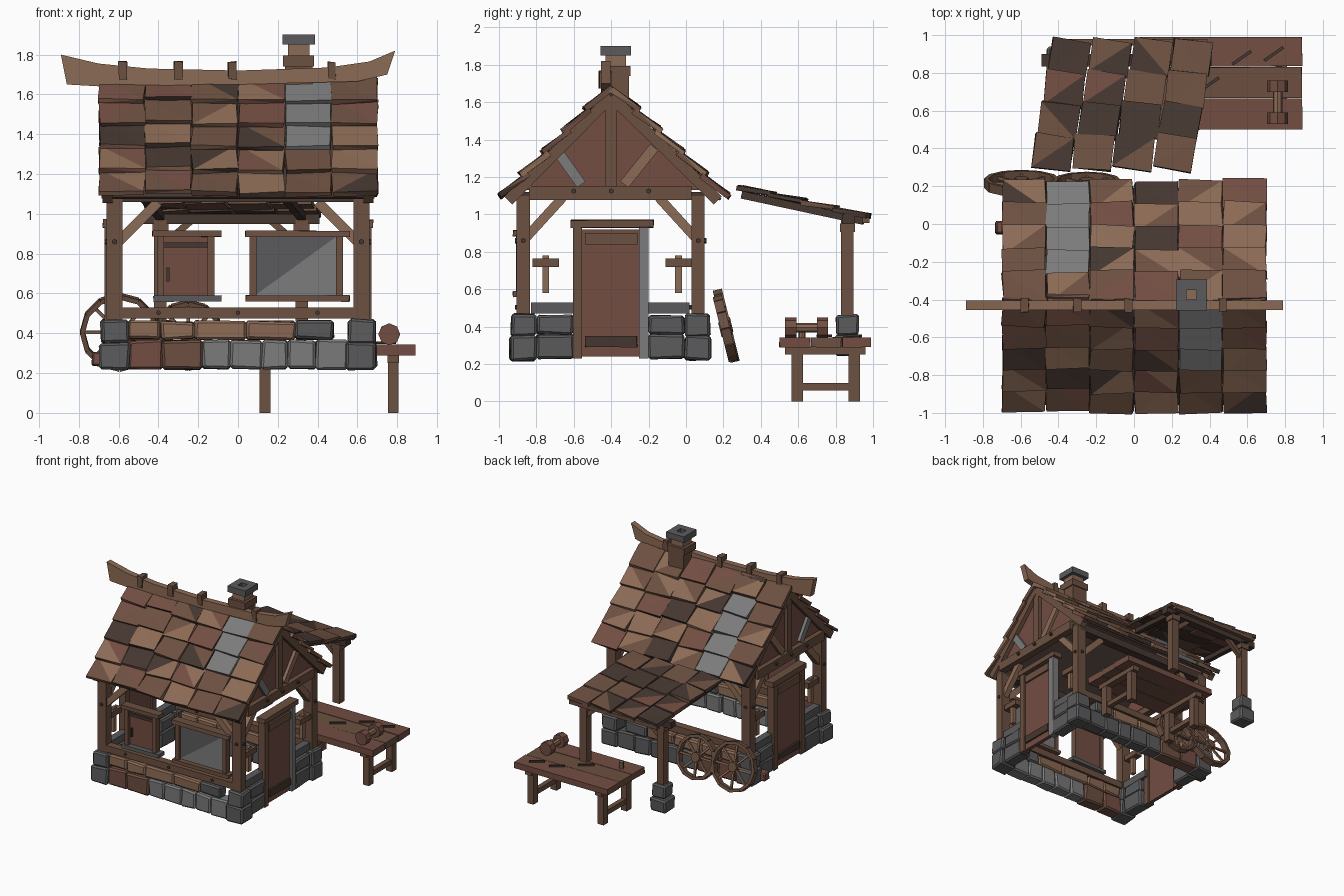
import bpy, bmesh, math, random
from mathutils import Vector, Matrix

if "Cube" in bpy.data.objects:
    bpy.data.objects.remove(bpy.data.objects["Cube"])
random.seed(4)

def mat(name, r, g, b):
    m = bpy.data.materials.new(name)
    m.diffuse_color = (r, g, b, 1)
    m.use_nodes = True
    m.node_tree.nodes["Principled BSDF"].inputs["Base Color"].default_value = m.diffuse_color
    return m

WOOD = mat("wood", .15, .08, .052)
LIGHT = mat("light_wood", .26, .145, .09)
RED = mat("red_wood", .17, .075, .055)
DARK = mat("dark_wood", .06, .038, .03)
GREY = mat("grey", .20, .20, .20)
STONE = mat("stone", .105, .105, .11)
TILES = [WOOD, LIGHT, RED, DARK, WOOD, LIGHT]

def finish(name, bm, m, bevel=0, m2=None):
    me = bpy.data.meshes.new(name)
    bmesh.ops.recalc_face_normals(bm, faces=bm.faces[:])
    if m2:   # two-tone facets
        bmesh.ops.triangulate(bm, faces=bm.faces[:])
        for f in bm.faces:
            f.material_index = random.choice((0, 0, 1))
    bm.to_mesh(me)
    bm.free()
    me.materials.append(m)
    if m2:
        me.materials.append(m2)
    o = bpy.data.objects.new(name, me)
    bpy.context.collection.objects.link(o)
    if bevel:
        b = o.modifiers.new("chamfer", 'BEVEL')
        b.width, b.segments = bevel, 1
    return o

def box(name, c, s, m, rot=None, jit=0, bevel=0, m2=None):
    bm = bmesh.new()
    bmesh.ops.create_cube(bm, size=1)
    R = rot or Matrix.Identity(3)
    for v in bm.verts:
        p = Vector([v.co[i] * s[i] + random.uniform(-jit, jit) for i in range(3)])
        v.co = R @ p + Vector(c)
    return finish(name, bm, m, bevel, m2)

def span(name, lo, hi, m, **k):
    """box given by its two opposite corners"""
    lo, hi = Vector(lo), Vector(hi)
    return box(name, (lo + hi) / 2, hi - lo, m, **k)

def beam(name, p, q, w, h, m, up=(0, 0, 1), jit=0):
    p, q = Vector(p), Vector(q)
    d = (q - p).normalized()
    side = Vector(up).cross(d).normalized()
    R = Matrix((d, side, d.cross(side))).transposed()
    return box(name, (p + q) / 2, ((q - p).length, w, h), m, R, jit)

def cyl(name, p, q, r, m, n=8):
    p, q = Vector(p), Vector(q)
    bm = bmesh.new()
    M = Matrix.Translation((p + q) / 2) @ (q - p).to_track_quat('Z', 'Y').to_matrix().to_4x4()
    bmesh.ops.create_cone(bm, cap_ends=True, segments=n, radius1=r, radius2=r, depth=(q - p).length, matrix=M)
    return finish(name, bm, m)

def extrude(name, pts, axis, a, b, m):
    """flat profile extruded along x or y"""
    bm = bmesh.new()
    f = lambda u, v, t: (t, u, v) if axis == 'x' else (u, t, v)
    rings = [[bm.verts.new(f(u, v, t)) for u, v in pts] for t in (a, b)]
    n = len(pts)
    bm.faces.new(rings[0])
    bm.faces.new(rings[1][::-1])
    for i in range(n):
        j = (i + 1) % n
        bm.faces.new((rings[0][i], rings[0][j], rings[1][j], rings[1][i]))
    return finish(name, bm, m)

YF, YB, YM = -.87, .065, -.40     # front posts, back posts, ridge
# stone footing, corner stones and posts
for y in (YF, YB):
    for x in (-.62, .62):
        box("corner_stone_low", (x, y, .285), (.15, .14, .13), STONE, jit=.007, bevel=.012)
        box("corner_stone_high", (x, y, .41), (.135, .13, .12), STONE, jit=.007, bevel=.012)
        span("post", (x - .04, y - .035, .47), (x + .04, y + .035, 1.1), WOOD)
        s = -1 if x > 0 else 1
        t = 1 if y == YF else -1
        beam("front_brace", (x, y, .84), (x + s * .22, y, 1.06), .045, .05, LIGHT)
        beam("side_brace", (x, y, .86), (x, y + t * .21, 1.09), .045, .05, LIGHT)
        cyl("bolt", (x, y - t * .03, .86), (x, y - t * .045, .86), .014, DARK, 6)
        cyl("bolt", (x - s * .035, y, .86), (x - s * .05, y, .86), .014, DARK, 6)
    xs = [-.55, -.38, -.18, -.04, .12, .25, .39, .55]
    for i, (a, b) in enumerate(zip(xs, xs[1:])):
        m = [RED, WOOD][i % 2] if i < 2 else (GREY if y == YF else STONE)
        span("wall_stone", (a, y - .055, .22), (b, y + .055, .365), m, jit=.006, bevel=.012)
    xs = [-.55, -.39, -.22, .04, .29, .48]
    for a, b in zip(xs, xs[1:]):
        span("upper_wall_block", (a, y - .045, .37), (b, y + .045, .46), LIGHT if a < .2 else STONE, jit=.007, bevel=.012)
    span("sill_beam", (-.6, y - .035, .475), (.6, y + .03, .53), WOOD)
    span("wall_plate", (-.66, y - .035, 1.06), (.66, y + .035, 1.12), DARK)
    for x in (-.4, 0, .4):
        cyl("sill_bolt", (x, y - .03, .503), (x, y - .045, .503), .012, DARK, 6)

# side walls with doors and timber gables
for s in (-1, 1):
    x = s * .62
    for a, b in ((-.80, -.6), (-.2, -.01)):
        span("side_stone_low", (x - .055, a, .23), (x + .055, b, .36), STONE, jit=.006, bevel=.012)
        span("side_stone_high", (x - .05, a, .36), (x + .05, b, .46), STONE, jit=.006, bevel=.012)
        span("side_sill", (x - .03, a - .03, .47), (x + .03, b + .03, .53), STONE)
        c = -.75 if a < -.5 else -.04
        span("hanging_peg", (x - .015, c - .018, .58), (x + .015, c + .018, .78), LIGHT)
        span("hanging_crossbar", (x - .03, c - .07, .72), (x + .03, c + .07, .765), WOOD)
    x = s * .64
    box("door_panel", (x, -.405, .58), (.03, .31, .68), RED)
    for y, m in ((-.58, WOOD), (-.225, GREY if s > 0 else WOOD)):
        box("door_jamb", (x, y, .585), (.06, .05, .71), m)
    box("door_lintel", (x, -.395, .95), (.08, .44, .04), WOOD, jit=.004)
    box("door_top_rail", (x + s * .015, -.4, .87), (.03, .28, .06), WOOD)
    box("door_bottom_rail", (x + s * .015, -.4, .32), (.03, .28, .06), DARK, jit=.005)
    extrude("gable_wall", [(-.9, 1.13), (.1, 1.13), (YM, 1.62)], 'x', s * .62, s * .645, RED)
    x = s * .655
    beam("gable_tie", (x, -.84, 1.115), (x, .03, 1.115), .06, .075, WOOD)
    beam("king_post", (x, YM, 1.15), (x, YM, 1.6), .04, .06, WOOD, (0, 1, 0))
    beam("gable_strut", (x, -.56, 1.16), (x, -.71, 1.37), .03, .055, GREY)
    beam("gable_strut", (x, -.33, 1.16), (x, -.17, 1.36), .03, .055, LIGHT)
    for e in (-.95, .17):
        beam("bargeboard", (x, e, 1.075), (x, YM, 1.63), .05, .06, WOOD)
    for y in (-.6, YM, -.2):
        cyl("tie_bolt", (x, y, 1.125), (x + s * .045, y, 1.125), .014, DARK, 6)

# main roof: boards plus five rows of six tilted tiles on each slope
xs = [-.70, -.465, -.235, .0, .235, .47, .70]
for e in (-.968, .20):
    lo, hi = Vector((0, e, 1.085)), Vector((0, YM, 1.665))
    d = (hi - lo).normalized()
    n = Vector((1, 0, 0)).cross(d) * (1 if e < YM else -1)
    beam("roof_board", lo - Vector((0, 0, .02)) + d * .02, hi - Vector((0, 0, .02)), 1.34, .015, DARK)
    L = (hi - lo).length / 5
    for c in range(6):
        shift = random.uniform(-.015, .012)
        for r in range(5):
            grey = (c == 4 and 1 < r < 5) if e < YM else (c == 1 and r < 4)
            p = lo + d * (L * (r + .55) + shift) + n * .016
            td = (d - n * .15).normalized()
            R = Matrix((Vector((1, 0, 0)), td, Vector((1, 0, 0)).cross(td))).transposed()
            R = R @ Matrix.Rotation(random.uniform(-.05, .05), 3, 'Z')
            p.x = (xs[c] + xs[c + 1]) / 2
            box("roof_tile", p, (.228, L * 1.14, .028), GREY if grey else random.choice(TILES), R, .006,
                m2=None if grey else random.choice(TILES))

# ridge beam with swept-up ends and straps
extrude("ridge_beam", [(-.89, 1.80), (-.7, 1.755), (-.45, 1.73), (0, 1.72), (.45, 1.735), (.66, 1.765), (.79, 1.82),
                       (.75, 1.70), (.6, 1.665), (0, 1.65), (-.6, 1.635), (-.86, 1.65)], 'y', -.455, -.405, LIGHT)
for x in (-.58, -.3, -.03, .47):
    box("ridge_strap", (x, -.43, 1.72), (.042, .07, .09), WOOD, jit=.004)

# chimney: stacked square rings with an open flue
for z0, z1, h, m in ((1.55, 1.74, .07, WOOD), (1.74, 1.795, .078, WOOD), (1.795, 1.85, .055, LIGHT), (1.85, 1.9, .082, STONE)):
    for i in range(4):
        a = i * math.pi / 2
        c = (.305 + math.cos(a) * (h - .028), -.375 + math.sin(a) * (h - .028), (z0 + z1) / 2)
        size = (.056, 2 * h, z1 - z0) if i % 2 == 0 else (2 * h - .112, .056, z1 - z0)
        if min(size) > 0:
            box("chimney_block", c, size, m)

# front windows with sill and head boards
for a, b, m in ((-.41, -.115, RED), (.055, .53, GREY)):
    span("window_panel", (a + .03, -.885, .59), (b - .03, -.865, .89), m, m2=None if a < 0 else STONE)
    for x in (a + .02, b - .02):
        box("window_stile", (x, -.885, .74), (.035, .05, .31), WOOD)
    span("window_head", (a - .02, -.925, .885), (b + .03, -.85, .915), WOOD, jit=.003)
    span("window_sill", (a - .015, -.925, .56), (b + .03, -.85, .59), STONE if a < 0 else WOOD, jit=.003)
span("shutter_hinge", (-.38, -.9, .83), (-.14, -.885, .855), DARK)
span("shutter_latch", (-.36, -.905, .66), (-.345, -.885, .73), DARK)

# lean-to roof with skewed columns of overlapping tiles
for c in range(4):
    for r in range(4):
        t = (r + .5) / 4
        p = (-.445 + .215 * c + .12 * t, .295 + .67 * t, 1.145 - .155 * t)
        R = Matrix.Rotation(-.17 + random.uniform(-.03, .02), 3, 'X') @ Matrix.Rotation(-.13 + random.uniform(-.05, .05), 3, 'Z')
        box("lean_to_tile", p, (.205, .185, .026), random.choice([DARK, WOOD, DARK, RED]), R, .005, m2=random.choice([DARK, WOOD]))
for x in (-.39, .32):
    beam("lean_to_rafter", (x - .1, .3, 1.105), (x + .02, .95, .965), .04, .04, DARK)
    span("lean_to_post", (x - .032, .83, .46), (x + .032, .895, .97), WOOD)
    box("post_collar", (x, .863, .93), (.08, .08, .045), WOOD)
    s = 1 if x < 0 else -1
    beam("lean_to_brace", (x, .863, .83), (x + s * .16, .863, .97), .035, .035, WOOD)
span("lean_to_beam", (-.49, .835, .95), (.41, .90, 1.0), DARK)
span("lean_to_edge", (-.42, .945, .955), (.39, .98, .985), WOOD)
box("post_foot_high", (-.39, .863, .41), (.12, .12, .11), STONE, jit=.006, bevel=.012)
box("post_foot_low", (-.39, .863, .30), (.145, .145, .11), STONE, jit=.006, bevel=.012)

# work bench
for a, b, m in ((.50, .665, RED), (.668, .83, WOOD), (.833, .99, RED)):
    span("bench_plank", (.03, a, .29), (.89, b, .342), m, jit=.003)
for x in (.135, .78):
    for y in (.595, .90):
        box("bench_leg", (x, y, .15), (.055, .06, .30), WOOD)
    span("bench_rung", (x - .02, .6, .06), (x + .02, .9, .10), WOOD)
    span("bench_bearer", (x - .03, .53, .25), (x + .03, .96, .295), WOOD)

# tools on the bench
cyl("mallet_handle", (.76, .56, .395), (.76, .74, .395), .025, LIGHT)
for y in (.56, .73):
    cyl("mallet_head", (.76, y - .03, .395), (.76, y + .03, .395), .055, RED)
for x, y in ((.40, .74), (.57, .88), (.74, .90)):
    beam("chisel", (x - .05, y - .035, .352), (x + .05, y + .035, .352), .016, .014, DARK)
cyl("peg", (.16, .62, .34), (.16, .62, .40), .018, LIGHT)

# cart wheels leaning on the back wall
def wheel(cx, cy, cz, r):
    up, ax = Vector((0, -.24, .97)), Vector((0, .97, .24))
    o = Vector((cx, cy, cz))
    at = lambda a, k: o + (Vector((1, 0, 0)) * math.cos(a) + up * math.sin(a)) * k
    for i in range(12):
        a = i * math.tau / 12
        beam("wheel_rim", at(a, r - .013), at(a + math.tau / 12, r - .013), .05, .024, WOOD, at(a + math.tau / 24, 1) - o)
    for i in range(8):
        a = i * math.tau / 8
        beam("wheel_spoke", at(a, .02), at(a, r - .02), .016, .016, LIGHT, ax)
    cyl("wheel_hub", o - ax * .03, o + ax * .03, .04, WOOD)

wheel(-.595, .215, .405, .20)
wheel(-.25, .21, .39, .18)
box("door_block", (-.70, -.02, .27), (.07, .07, .07), RED, jit=.006, bevel=.008)
